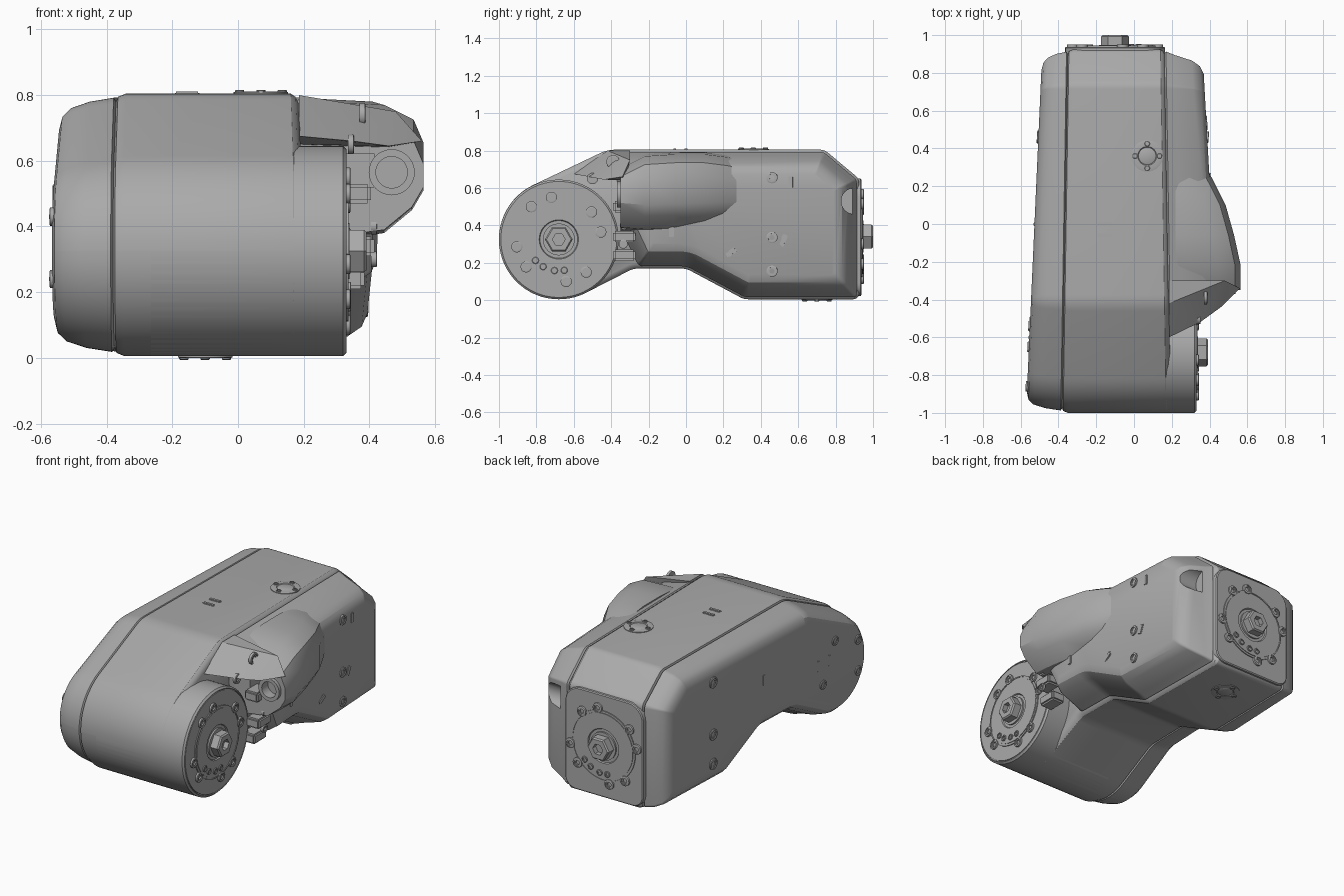
import bpy, bmesh, math
from mathutils import Matrix, Vector

cube = bpy.data.objects.get("Cube")
if cube:
    bpy.data.objects.remove(cube, do_unlink=True)

grey = bpy.data.materials.new("housing grey")
grey.use_nodes = True
grey.diffuse_color = (0.4, 0.4, 0.4, 1)
grey.node_tree.nodes["Principled BSDF"].inputs["Base Color"].default_value = (0.4, 0.4, 0.4, 1)


def finish(name, bm, matrix=Matrix(), angle=30):
    bm.transform(matrix)
    bmesh.ops.recalc_face_normals(bm, faces=bm.faces)
    me = bpy.data.meshes.new(name)
    bm.to_mesh(me)
    bm.free()
    me.materials.append(grey)
    me.shade_smooth()
    me.set_sharp_from_angle(angle=math.radians(angle))
    ob = bpy.data.objects.new(name, me)
    bpy.context.collection.objects.link(ob)
    return ob


def loft(name, rings, angle=30):
    """Skin closed rings of equal length and cap both ends."""
    bm = bmesh.new()
    vs = [[bm.verts.new(p) for p in ring] for ring in rings]
    n = len(vs[0])
    for a, b in zip(vs, vs[1:]):
        for i in range(n):
            j = (i + 1) % n
            bm.faces.new((a[i], a[j], b[j], b[i]))
    bm.faces.new(vs[0])
    bm.faces.new(vs[-1])
    return finish(name, bm, angle=angle)


def lathe(name, profile, matrix, segs=32):
    """Turn (radius, height) points about local z; the ends are capped."""
    bm = bmesh.new()
    rings = [[bm.verts.new((r * math.cos(k * math.tau / segs), r * math.sin(k * math.tau / segs), h))
              for k in range(segs)] for r, h in profile]
    for a, b in zip(rings, rings[1:]):
        for k in range(segs):
            j = (k + 1) % segs
            bm.faces.new((a[k], a[j], b[j], b[k]))
    bm.faces.new(rings[0])
    bm.faces.new(rings[-1])
    return finish(name, bm, matrix)


def box(name, size, matrix, bevel=0.0):
    bm = bmesh.new()
    bmesh.ops.create_cube(bm, size=1, matrix=Matrix.Diagonal((*size, 1)))
    if bevel:
        bmesh.ops.bevel(bm, geom=bm.edges[:], offset=bevel, segments=2, affect='EDGES')
    return finish(name, bm, matrix)


def cut(target, cutter):
    mod = target.modifiers.new("cut", 'BOOLEAN')
    mod.object, mod.operation, mod.solver = cutter, 'DIFFERENCE', 'EXACT'
    dg = bpy.context.evaluated_depsgraph_get()
    dg.update()
    me = bpy.data.meshes.new_from_object(target.evaluated_get(dg))
    target.modifiers.clear()
    target.data = me
    me.set_sharp_from_angle(angle=math.radians(30))
    cutter.hide_render = True
    cutter.hide_set(True)


def outline(corners, inset):
    """Inset a counter-clockwise outline of (y, z, radius, steps), then round its corners."""
    pts = [Vector(c[:2]) for c in corners]
    out, n = [], len(pts)
    for i, (_, _, r, steps) in enumerate(corners):
        a = (pts[i] - pts[i - 1]).normalized()
        b = (pts[(i + 1) % n] - pts[i]).normalized()
        na, nb = Vector((-a.y, a.x)), Vector((-b.y, b.x))
        p = pts[i] + (na + nb) * inset / (1 + na.dot(nb))
        turn = math.atan2(a.cross(b), a.dot(b))
        side = 1 if turn > 0 else -1
        r = max(r - side * inset, 0.015)
        centre = p + (na + nb) * side * r / (1 + na.dot(nb))
        start = math.atan2(-na.y * side, -na.x * side)
        for k in range(steps + 1):
            t = start + turn * k / steps
            out.append(centre + r * Vector((math.cos(t), math.sin(t))))
    return out


def shell(name, corners, rings):
    """Rings are (x at the front, inset, drift of x along y)."""
    return loft(name, [[(x + s * (p.x + 1), p.x, p.y) for p in outline(corners, d)] for x, d, s in rings])


# Housing outlines: joint drum, raised arm and squared rear
rear = [(0, .17, .12, 6), (.31, .005, .1, 6), (.925, .005, .03, 4), (.925, .65, .05, 5), (.74, .805, .07, 5)]
arm = [(-.42, .805, .2, 6), (-1, .529, .32, 14), (-1, .005, .32, 16), (-.603, .005, .32, 6), (-.28, .17, .12, 6)] + rear
cover = [(-.40, .805, .06, 5), (-.35, .36, .08, 4), (-.26, .17, .05, 4)] + rear

shell("centre_housing", arm, [(-.383, .03, .016), (-.375, .01, .016), (-.35, 0, .016),
                              (.17, 0, -.016), (.185, .01, -.016), (.195, .03, -.016)])
shell("left_cover", arm, [(-.378, .03, .016), (-.388, .013, .016), (-.47, .025, .03), (-.535, .045, .042),
                          (-.562, .07, .045), (-.572, .11, .045)])
right_cover = shell("right_cover", cover, [(.185, .03, -.016), (.2, .012, -.016), (.27, .03, -.03), (.4, .06, -.05),
                                           (.45, .09, -.055), (.468, .13, -.055)])

# Local z mapped to +x, -x, +y, up and down
TO_X = Matrix(((0, 0, 1, 0), (1, 0, 0, 0), (0, 1, 0, 0), (0, 0, 0, 1)))
TO_LEFT = Matrix(((0, 0, -1, 0), (-1, 0, 0, 0), (0, 1, 0, 0), (0, 0, 0, 1)))
TO_Y = Matrix(((-1, 0, 0, 0), (0, 0, 1, 0), (0, 1, 0, 0), (0, 0, 0, 1)))
DOWN = Matrix.Rotation(math.pi, 4, 'X')
move = Matrix.Translation

cut(right_cover, lathe("rear_notch_cutter", [(.07, 0), (.07, .3)], move((.23, .9, .53)) @ TO_X))

# Cable hump on the right cover
hump_rings = []
for y, x, top, low in [(-.35, .565, .69, .46), (-.22, .565, .755, .45), (-.06, .53, .765, .455),
                       (.1, .485, .765, .46), (.22, .425, .75, .465), (.36, .35, .72, .47)]:
    hump_rings.append([(.22, y, top + .025), (x - .12, y, top + .015), (x - .03, y, top - .03), (x, y, top - .1),
                       (x, y, low + .06), (x - .035, y, low), (x - .12, y, low - .07), (.22, y, low - .1)])
hump = loft("cable_hump", hump_rings, 40)
for part in (hump, right_cover):
    cut(part, lathe("cable_port_cutter", [(.062, 0), (.062, .42)], move((.468, -.5, .565)) @ TO_Y))
    cut(part, box("side_port_cutter", (.09, .3, .1), move((.37, -.36, .57))))
lathe("cable_port_ring", [(.048, .06), (.048, 0), (.07, 0), (.07, .06)], move((.468, -.37, .565)) @ TO_Y)
lathe("cable_socket", [(.05, 0), (.05, .2)], move((.468, -.27, .565)) @ TO_Y)

# Strap over the cable port
bm = bmesh.new()
for p in [(.185, -.6, .675), (.35, -.52, .66), (.46, -.44, .645), (.185, -.42, .8), (.185, -.3, .8),
          (.48, -.3, .75), (.56, -.34, .66), (.185, -.36, .65), (.45, -.32, .64)]:
    bm.verts.new(p)
bmesh.ops.convex_hull(bm, input=bm.verts[:])
finish("cable_strap", bm, angle=20)

# Clamps behind the drum
for z, x in ((.34, .37), (.5, .36), (.24, .34)):
    box("drum_clamp", (.09, .12, .06), move((x, -.33, z)), .01)

# Joint drum and rear mounting plate
lathe("joint_drum", [(.3, 0), (.32, .02), (.32, .605), (.31, .615), (.306, .615), (.306, .61), (.302, .61),
                     (.302, .615)], move((-.285, -.68, .325)) @ TO_X, 72)
plate = [(-.365, .022, .07, 6), (.165, .022, .07, 6), (.165, .65, .1, 6), (-.365, .65, .1, 6)]
loft("rear_plate", [[(p.x, y, p.y) for p in outline(plate, d)] for y, d in ((.9, 0), (.933, 0), (.938, .006))])


def screw(name, matrix, r=.03):
    lathe(name, [(r, -.01), (r, .006), (r * .85, .008), (r * .7, .008), (r * .7, .003), (r * .45, .003),
                 (r * .45, -.005)], matrix, 20)


def joint_face(prefix, m):
    """Output flange with paired screws, bearing rings and a hexagonal shaft."""
    lathe(prefix + "_flange", [(.215, -.01), (.215, .004), (.208, .004), (.208, .001), (.2, .001), (.2, .005),
                               (.105, .005), (.1, -.003), (.085, -.003), (.085, .008), (.07, .008)], m, 48)
    for k in range(4):
        for a in (10, 40):
            t = math.radians(a + 90 * k)
            screw(prefix + "_screw", m @ move((.228 * math.cos(t), .228 * math.sin(t), .003)))
    for a in (222, 240, 262, 280):
        t = math.radians(a)
        screw(prefix + "_pin", m @ move((.168 * math.cos(t), .168 * math.sin(t), .004)), .018)
    lathe(prefix + "_shaft", [(.074, -.01), (.074, .052), (.066, .06), (.034, .06), (.034, .03)], m, 6)


joint_face("drum", move((.332, -.68, .325)) @ TO_X)
joint_face("rear", move((-.1, .94, .34)) @ TO_Y)


# Round vents above and below
def vent(m):
    lathe("vent_ring", [(.083, -.01), (.083, .004), (.074, .006), (.05, .006), (.046, .002), (.04, .005)], m, 40)
    for k in range(4):
        screw("vent_screw", m @ Matrix.Rotation(k * math.pi / 2, 4, 'Z') @ move((.065, 0, .003)), .014)


vent(move((.07, .36, .805)))
vent(move((-.1, .7, .005)) @ DOWN)
for y in (0, -.06):
    box("top_bar", (.075, .022, .012), move((-.155, y, .805)), .004)


# Screws and slots along the side covers
def right_at(y, z):
    return move((.468 - .055 * (y + 1), y, z)) @ Matrix.Rotation(-.055, 4, 'Z') @ TO_X


def left_at(y, z):
    return move((-.572 + .045 * (y + 1), y, z)) @ Matrix.Rotation(-.045, 4, 'Z') @ TO_LEFT


for z in (.655, .335, .155):
    screw("right_cover_screw", right_at(.46, z))
    screw("left_cover_screw", left_at(.46, z), .034)
for y, z in ((-.65, .5), (-.54, .27), (-.86, .43), (-.86, .24)):
    screw("left_joint_screw", left_at(y, z), .028)
for y, z, tilt in ((.56, .63, 0), (.52, .32, -.4), (.24, .255, -1), (-.08, .37, 0)):
    box("right_slot", (.03, .065, .01), right_at(y, z) @ Matrix.Rotation(tilt, 4, 'Z'), .004)
for y, z in ((0, .5), (-.5, .4), (-.6, .4)):
    box("left_slot", (.022, .065, .008), left_at(y, z), .003)

# Strap screws
screw("strap_screw", move((.38, -.39, .74)) @ TO_X, .036)
screw("strap_screw", move((.345, -.5, .65)) @ TO_X)
for y, z in ((-.33, .4), (-.335, .3)):
    screw("clamp_screw", move((.415, y, z)) @ TO_X, .024)
